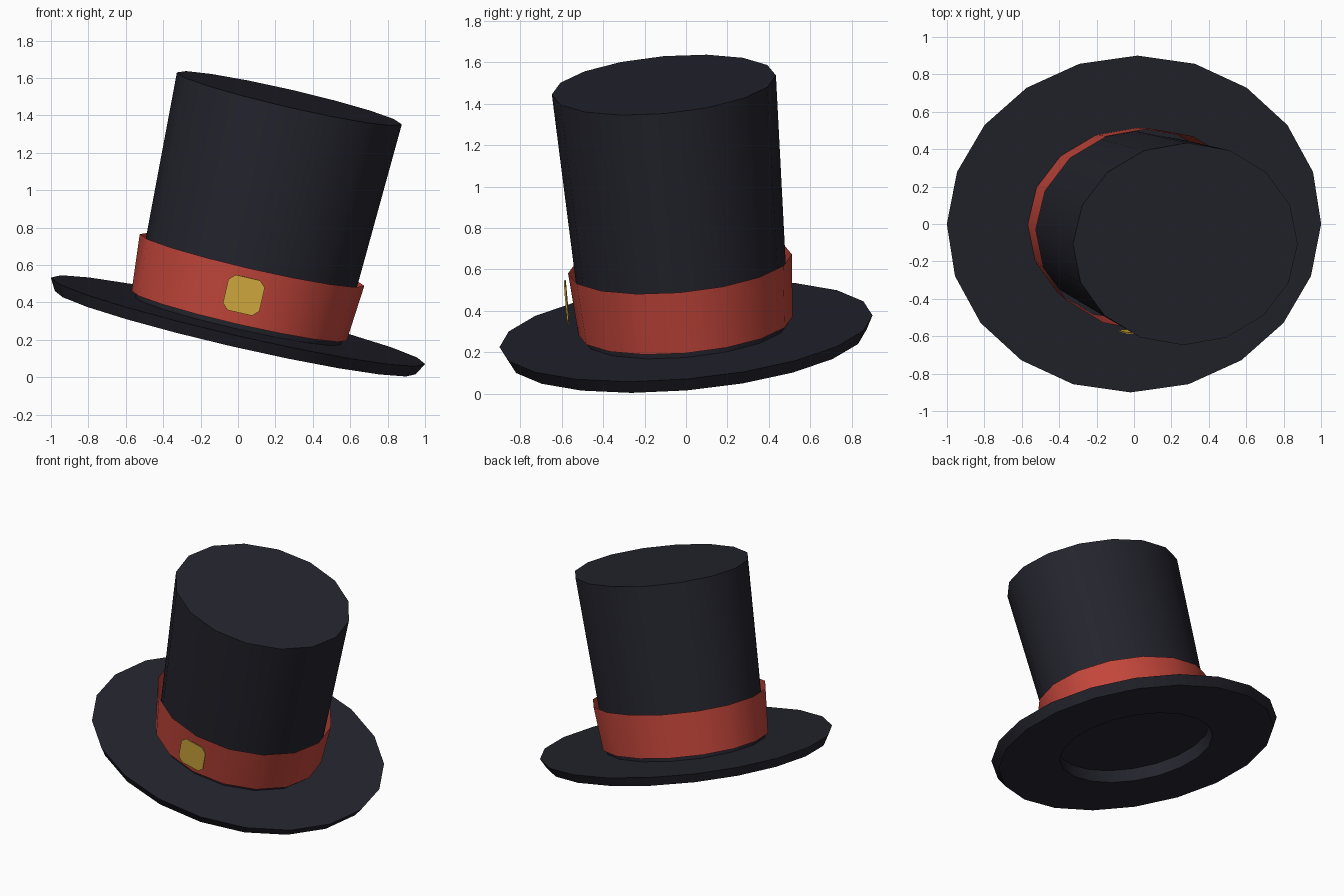
import bpy, bmesh, math
from mathutils import Matrix, Euler, Vector

if "Cube" in bpy.data.objects:
    bpy.data.objects.remove(bpy.data.objects["Cube"])

RATIO = 0.88  # oval hat: depth / width
# Tilt of the whole hat about the centre of the brim's top rim
TILT = Matrix.Translation((0, 0, 0.302)) @ Euler(
    (math.radians(5), math.radians(13), 0), 'XYZ').to_matrix().to_4x4()


def material(name, rgb):
    m = bpy.data.materials.new(name)
    m.diffuse_color = (*rgb, 1)
    m.use_nodes = True
    m.node_tree.nodes["Principled BSDF"].inputs["Base Color"].default_value = m.diffuse_color
    return m


BLACK = material("black_felt", (0.0176, 0.0176, 0.027))
RED = material("red_ribbon", (0.56, 0.063, 0.045))
GOLD = material("gold", (0.66, 0.41, 0.048))


def finish(name, bm, mat, recalc=True):
    if recalc:
        bmesh.ops.recalc_face_normals(bm, faces=bm.faces)
    bm.transform(TILT)
    mesh = bpy.data.meshes.new(name)
    bm.to_mesh(mesh)
    bm.free()
    mesh.materials.append(mat)
    ob = bpy.data.objects.new(name, mesh)
    bpy.context.collection.objects.link(ob)
    bpy.ops.object.select_all(action='DESELECT')
    ob.select_set(True)
    bpy.context.view_layer.objects.active = ob
    bpy.ops.object.shade_smooth_by_angle(angle=math.radians(30))
    return ob


def oval_lathe(name, profile, sides, mat, caps=False):
    """Sweep (radius, height) points round the oval, optionally capping both ends."""
    bm = bmesh.new()
    rings = []
    for r, z in profile:
        ring = []
        for i in range(sides):
            a = 2 * math.pi * i / sides
            ring.append(bm.verts.new((r * math.cos(a), r * RATIO * math.sin(a), z)))
        rings.append(ring)
    for lo, hi in zip(rings, rings[1:]):
        for i in range(sides):
            j = (i + 1) % sides
            bm.faces.new((lo[i], lo[j], hi[j], hi[i]))
    if caps:
        bm.faces.new(rings[0][::-1])
        bm.faces.new(rings[-1])
    return finish(name, bm, mat, recalc=caps)


# Brim with the head opening in its underside
oval_lathe("brim", [(0.55, 0.025), (0.55, -0.065), (0.99, -0.065),
                    (1.027, 0), (0.55, 0)], 20, BLACK)

# Crown, flaring slightly towards the top
oval_lathe("crown", [(0.567, 0), (0.567, 0.024), (0.617, 1.225)][1:], 16, BLACK, caps=True)
oval_lathe("crown_foot", [(0.565, -0.005), (0.567, 0.03)], 16, BLACK)

# Ribbon band: thin open sleeve standing off the crown
oval_lathe("hat_band", [(0.59, 0.027), (0.616, 0.335)], 16, RED)

# Buckle plate with clipped corners
bm = bmesh.new()
w, h, c = 0.1, 0.097, 0.032
outline = [(-w, -h + c), (-w + c, -h), (w - c, -h), (w, -h + c),
           (w, h - c), (w - c, h), (-w + c, h), (-w, h - c)]
face = bm.faces.new([bm.verts.new((x, -0.566, 0.19 + z)) for x, z in outline])
ext = bmesh.ops.extrude_face_region(bm, geom=[face])
bmesh.ops.translate(bm, vec=Vector((0, 0.008, 0)),
                    verts=[v for v in ext["geom"] if isinstance(v, bmesh.types.BMVert)])
finish("buckle", bm, GOLD)
